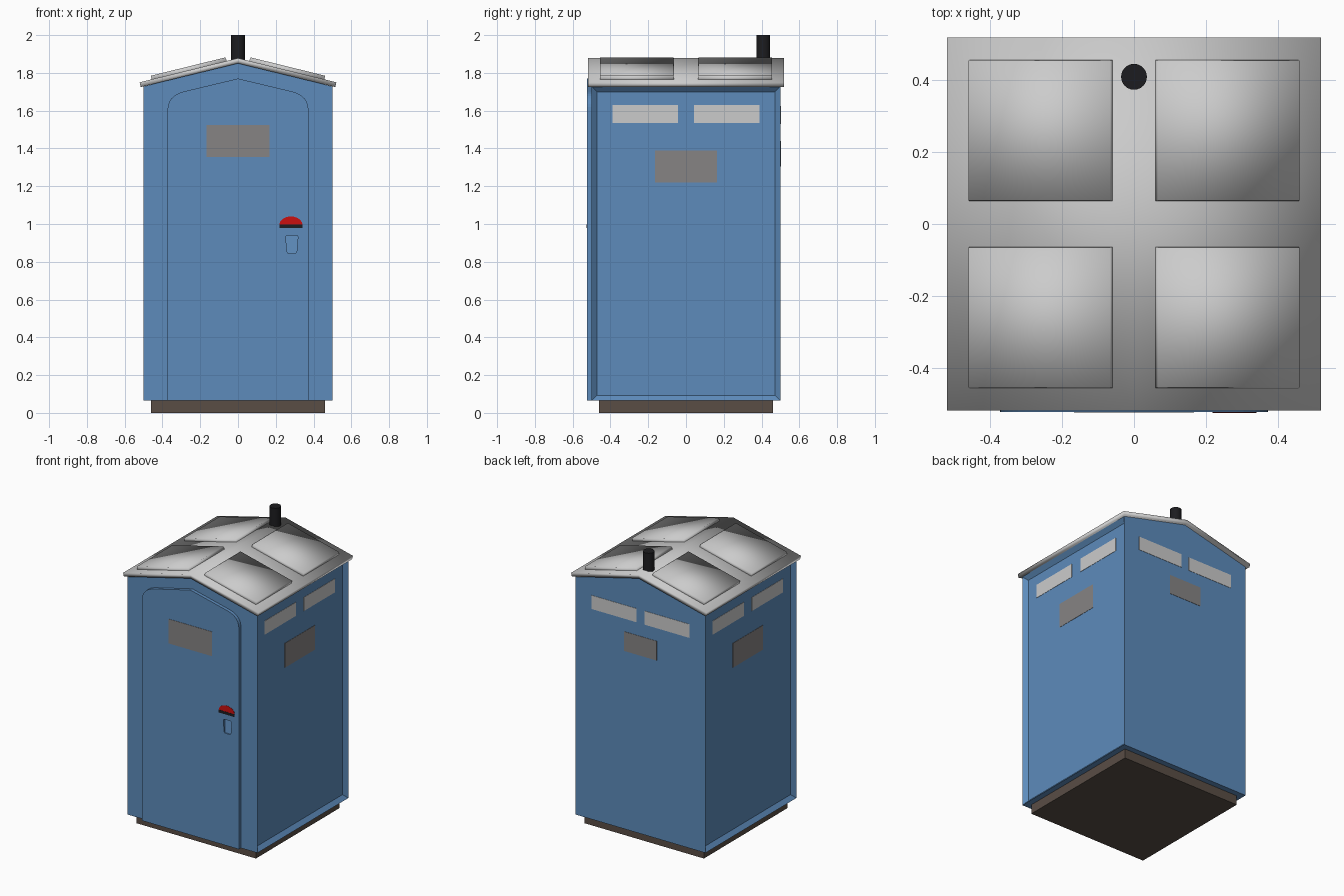
import bpy, bmesh, math
from mathutils import Matrix, Vector

if "Cube" in bpy.data.objects:
    bpy.data.objects.remove(bpy.data.objects["Cube"])


def material(name, rgb):
    m = bpy.data.materials.new(name)
    m.diffuse_color = (*rgb, 1)
    m.use_nodes = True
    m.node_tree.nodes["Principled BSDF"].inputs["Base Color"].default_value = m.diffuse_color
    return m


BLUE = material("blue_plastic", (0.11, 0.26, 0.50))
BROWN = material("brown_base", (0.10, 0.075, 0.06))
BLACK = material("black_pipe", (0.012, 0.012, 0.014))
RED = material("red_indicator", (0.60, 0.005, 0.005))
GREY = material("grey_sign", (0.24, 0.23, 0.23))


def finish(bm, name, mat=None, smooth=False):
    bmesh.ops.recalc_face_normals(bm, faces=bm.faces)
    me = bpy.data.meshes.new(name)
    bm.to_mesh(me)
    bm.free()
    ob = bpy.data.objects.new(name, me)
    bpy.context.collection.objects.link(ob)
    if mat:
        me.materials.append(mat)
    for p in me.polygons:
        p.use_smooth = smooth
    return ob


def prism_bm(outline, y0, y1):
    """Outline in x, z extruded from y0 to y1."""
    bm = bmesh.new()
    f = bm.faces.new([bm.verts.new((x, y0, z)) for x, z in outline])
    r = bmesh.ops.extrude_face_region(bm, geom=[f])
    for v in r["geom"]:
        if isinstance(v, bmesh.types.BMVert):
            v.co.y = y1
    bmesh.ops.recalc_face_normals(bm, faces=bm.faces)
    return bm


def prism(name, outline, y0, y1, mat=None, smooth=False):
    return finish(prism_bm(outline, y0, y1), name, mat, smooth)


def box(name, lo, hi, mat=None):
    return prism(name, [(lo[0], lo[2]), (hi[0], lo[2]), (hi[0], hi[2]), (lo[0], hi[2])],
                 lo[1], hi[1], mat)


def mirrored(half):
    """Complete a right-hand outline that ends on x = 0."""
    return half + [(-x, z) for x, z in reversed(half) if x > 0]


# Base skid
box("base", (-0.46, -0.46, 0), (0.46, 0.46, 0.07), BROWN)

# Cabin with recessed side walls
bm = prism_bm(mirrored([(0.5, 0.065), (0.5, 1.728), (0, 1.852)]), -0.5, 0.5)
sides = [f for f in bm.faces if abs(f.normal.x) > 0.9]
bmesh.ops.inset_individual(bm, faces=sides, thickness=0.04, depth=-0.025)
finish(bm, "cabin", BLUE)

# Door with rounded shoulders
p0, p1, p2 = Vector((0.373, 1.60)), Vector((0.373, 1.68)), Vector((0.285, 1.702))
half = [(0.373, 0.065)]
for i in range(9):
    t = i / 8
    half.append(tuple(p0 * (1 - t) ** 2 + p1 * 2 * t * (1 - t) + p2 * t * t))
door = prism("door", mirrored(half + [(0, 1.77)]), -0.523, -0.495, BLUE)

# Hand grip recess in the door
bm = prism_bm([(0.26, 0.845), (0.31, 0.845), (0.318, 0.94), (0.252, 0.94)], -0.56, -0.503)
bmesh.ops.bevel(bm, geom=[e for e in bm.edges if abs((e.verts[0].co - e.verts[1].co).y) > 0.01],
                offset=0.01, segments=3, affect='EDGES', profile=0.5)
for v in bm.verts:
    if v.co.y > -0.52 and v.co.z < 0.89:
        v.co.y -= 0.012
cutter = finish(bm, "grip_cutter")
cutter.hide_render = True
cutter.hide_viewport = True
mod = door.modifiers.new("grip", 'BOOLEAN')
mod.operation = 'DIFFERENCE'
mod.solver = 'EXACT'
mod.object = cutter

# Occupancy indicator: red half disc over a black strip
arc = [(0.28 + 0.061 * math.cos(a), 0.995 + 0.045 * math.sin(a))
       for a in [math.pi * i / 16 for i in range(17)]]
prism("lock_indicator", arc, -0.525, -0.52, RED)
box("lock_strip", (0.219, -0.526, 0.978), (0.341, -0.52, 0.997), BLACK)

# Door sign, rear sign and rear vents
box("door_sign", (-0.167, -0.525, 1.355), (0.167, -0.52, 1.525), GREY)
box("rear_sign", (-0.125, 0.497, 1.305), (0.125, 0.502, 1.44), GREY)
for s in (-1, 1):
    a, b = sorted((s * 0.03, s * 0.377))
    box("rear_vent", (a, 0.497, 1.53), (b, 0.502, 1.625))

# Side signs and side vents, set in the recesses
for sx, side in ((-1, "left"), (1, "right")):
    x0, x1 = sorted((sx * 0.472, sx * 0.477))
    box(side + "_sign", (x0, -0.165, 1.22), (x1, 0.165, 1.39), GREY)
    for s in (-1, 1):
        a, b = sorted((s * 0.043, s * 0.388))
        box(side + "_vent", (x0, a, 1.535), (x1, b, 1.63))

# Gabled roof sheet
prism("roof", mirrored([(0.515, 1.725), (0.521, 1.75), (0, 1.878)]) [:3]
      + [(-0.521, 1.75), (-0.515, 1.725), (0, 1.85)], -0.52, 0.52, None, True)

# Four raised roof panels with softly shaded tops
slope = math.atan2(0.128, 0.521)
for sx in (-1, 1):
    for sy in (-1, 1):
        bm = bmesh.new()
        bmesh.ops.create_cube(bm, size=1)
        bmesh.ops.scale(bm, vec=(0.412, 0.395, 0.03), verts=bm.verts)
        for v in bm.verts:
            if v.co.z > 0:
                v.co.x *= 0.985
                v.co.y *= 0.985
        m = Matrix.Translation((sx * 0.26, sy * 0.26, 1.819)) @ Matrix.Rotation(sx * slope, 4, 'Y')
        bmesh.ops.transform(bm, matrix=m, verts=bm.verts)
        finish(bm, "roof_panel", None, True)

# Vent pipe
bpy.ops.mesh.primitive_cylinder_add(vertices=24, radius=0.036, depth=0.18, location=(0, 0.41, 1.91))
pipe = bpy.context.object
pipe.name = "vent_pipe"
pipe.data.materials.append(BLACK)
bpy.ops.object.shade_smooth_by_angle()
